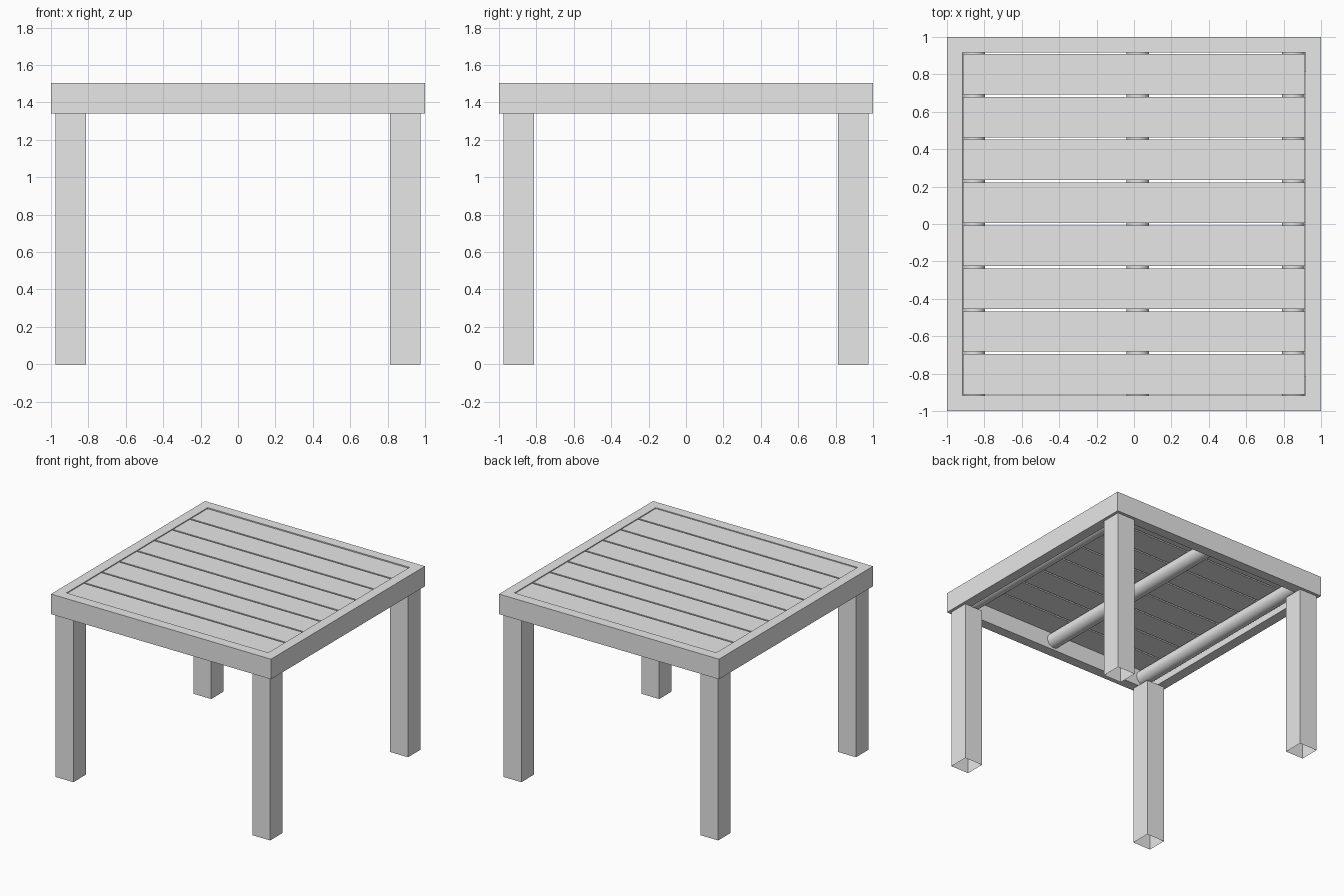
import bpy, bmesh, math

if "Cube" in bpy.data.objects:
    bpy.data.objects.remove(bpy.data.objects["Cube"])

grey = bpy.data.materials.new("light grey paint")
grey.diffuse_color = (0.8, 0.8, 0.8, 1)
grey.use_nodes = True
grey.node_tree.nodes["Principled BSDF"].inputs["Base Color"].default_value = grey.diffuse_color


def finish(name, bm):
    bmesh.ops.recalc_face_normals(bm, faces=bm.faces)
    me = bpy.data.meshes.new(name)
    bm.to_mesh(me)
    bm.free()
    me.materials.append(grey)
    ob = bpy.data.objects.new(name, me)
    bpy.context.collection.objects.link(ob)
    return ob


def box(name, lo, hi, open_bottom=False):
    bm = bmesh.new()
    bmesh.ops.create_cube(bm, size=1)
    for v in bm.verts:
        v.co = [lo[i] + (v.co[i] + 0.5) * (hi[i] - lo[i]) for i in range(3)]
    if open_bottom:
        bm.normal_update()
        down = [f for f in bm.faces if f.normal.z < -0.9]
        bmesh.ops.delete(bm, geom=down, context='FACES_ONLY')
    return finish(name, bm)


# square frame: a mitred rectangular ring
TOP, UNDER, INNER = 1.505, 1.34, 0.917
bm = bmesh.new()
profile = [(1, UNDER), (1, TOP), (INNER, TOP), (INNER, UNDER)]
corners = [(1, 1), (-1, 1), (-1, -1), (1, -1)]
rings = [[bm.verts.new((sx * r, sy * r, z)) for r, z in profile] for sx, sy in corners]
for i in range(4):
    a, b = rings[i], rings[(i + 1) % 4]
    for j in range(4):
        k = (j + 1) % 4
        bm.faces.new((a[j], a[k], b[k], b[j]))
finish("table_frame", bm)

# hollow legs, open at the foot
for side, sx in (("left", -1), ("right", 1)):
    for end, sy in (("front", -1), ("back", 1)):
        xs, ys = sorted((sx * 0.813, sx * 0.976)), sorted((sy * 0.813, sy * 0.976))
        box(f"{end}_{side}_leg", (xs[0], ys[0], 0), (xs[1], ys[1], UNDER), True)

# tabletop slats with narrow gaps
for i in range(8):
    y = -0.912 + 0.2293 * i
    box(f"slat_{i + 1}", (-0.914, y, 1.475), (0.914, y + 0.216, 1.5))

# round support rails under the slats
for name, x in (("left", -0.856), ("middle", 0.02), ("right", 0.852)):
    bm = bmesh.new()
    bmesh.ops.create_cone(bm, cap_ends=True, segments=32, radius1=0.06, radius2=0.06, depth=2 * INNER)
    for v in bm.verts:
        v.co = (x + v.co.x, v.co.z, 1.418 + v.co.y)
    rail = finish(f"{name}_support_rail", bm)
    bpy.ops.object.select_all(action='DESELECT')
    rail.select_set(True)
    bpy.context.view_layer.objects.active = rail
    bpy.ops.object.shade_smooth_by_angle(angle=math.radians(40))
